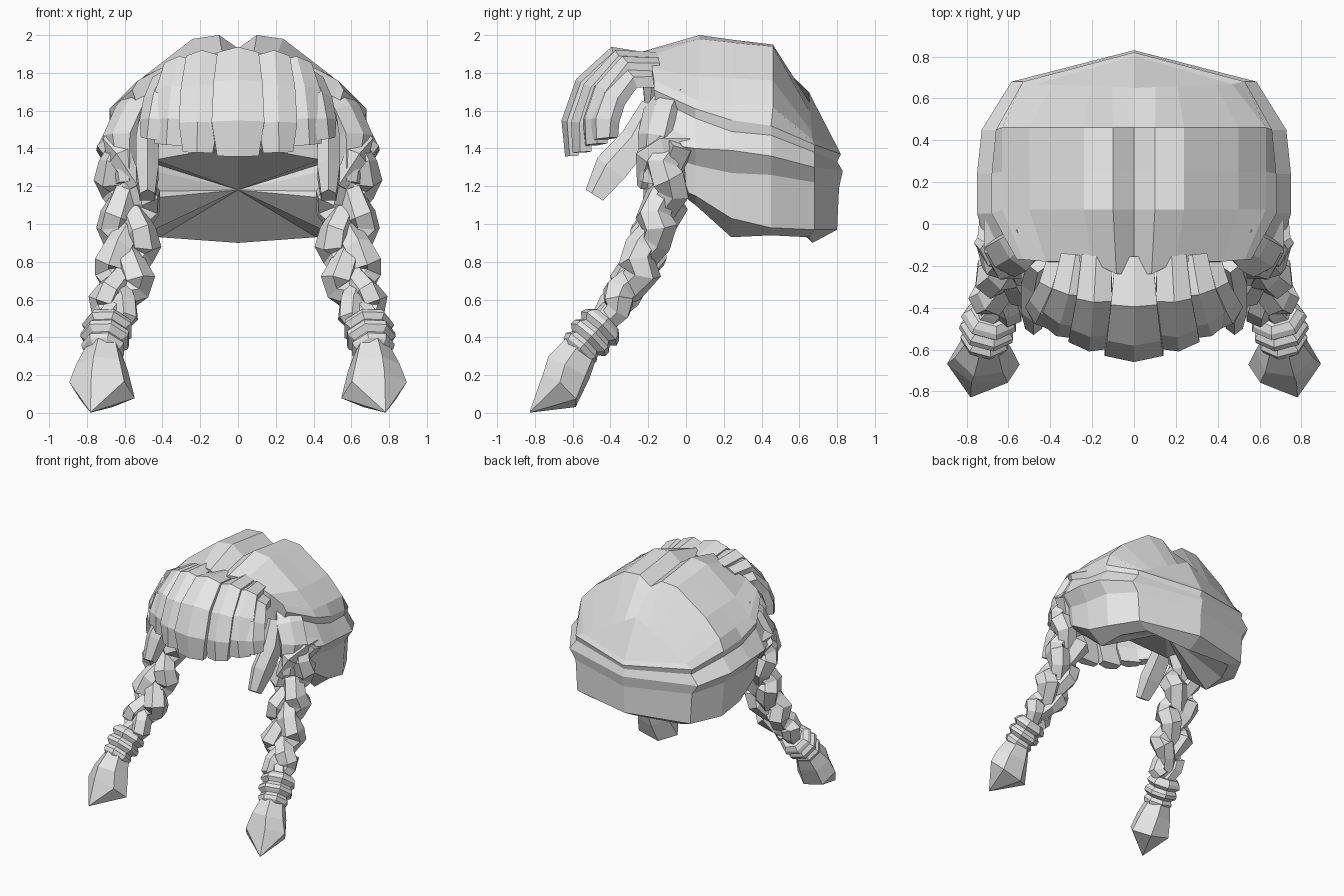
import bpy, bmesh, math
from mathutils import Vector

if "Cube" in bpy.data.objects:
    bpy.data.objects.remove(bpy.data.objects["Cube"])

grey = bpy.data.materials.new("hair_grey")
grey.use_nodes = True
grey.diffuse_color = (0.8, 0.8, 0.8, 1)
grey.node_tree.nodes["Principled BSDF"].inputs["Base Color"].default_value = grey.diffuse_color


def finish(name, bm, mirror=True):
    """Turn a bmesh into a flat-shaded object, mirrored across x when asked."""
    bmesh.ops.remove_doubles(bm, verts=bm.verts, dist=0.001)
    bmesh.ops.recalc_face_normals(bm, faces=bm.faces)
    mesh = bpy.data.meshes.new(name)
    bm.to_mesh(mesh)
    bm.free()
    mesh.materials.append(grey)
    obj = bpy.data.objects.new(name, mesh)
    bpy.context.collection.objects.link(obj)
    if mirror:
        mod = obj.modifiers.new("mirror", 'MIRROR')
        mod.use_clip = True
    return obj


def add_face(bm, verts):
    """Add a face, skipping corners that share a place."""
    keep = []
    for v in verts:
        if all((v.co - k.co).length > 0.001 for k in keep):
            keep.append(v)
    if len(keep) > 2:
        bm.faces.new(keep)


def loft(bm, path, sizes, section, side=(1, 0, 0)):
    """Sweep a section along a path; sizes holds (half width, half depth)."""
    path = [Vector(p) for p in path]
    rings = []
    last = len(path) - 1
    for i, p in enumerate(path):
        along = (path[min(i + 1, last)] - path[max(i - 1, 0)]).normalized()
        s = Vector(side)
        s = (s - along * s.dot(along)).normalized()
        n = along.cross(s)
        w, d = sizes[i]
        rings.append([bm.verts.new(p + s * a * w + n * b * d) for a, b in section])
    count = len(section)
    for low, high in zip(rings, rings[1:]):
        for k in range(count):
            m = (k + 1) % count
            bm.faces.new((low[k], low[m], high[m], high[k]))
    bm.faces.new(rings[0])
    bm.faces.new(rings[-1])


def polygon(n, turn=0.0):
    return [(math.cos(math.tau * k / n + turn), math.sin(math.tau * k / n + turn)) for k in range(n)]


LOCK = [(-1, -0.8), (-1, 0.4), (0, 1), (1, 0.4), (1, -0.8)]

# Cap: crown rows from the parting outwards, then the layered side rows
root, lip = Vector((0, 0.65, 1.70)), Vector((0.52, 0.67, 1.42))
nape_top = Vector((0, 0.82, 1.37))
crown = [  # x, front y, heights front / middle / rear, share of the way to the lip
    (0.0, -0.24, (1.86, 1.93, 1.88), 0.0),
    (0.1, -0.24, (1.91, 2.0, 1.95), 0.2),
    (0.24, -0.18, (1.89, 1.98, 1.94), 0.4),
    (0.5, -0.18, (1.82, 1.78, 1.76), 0.75),
    (0.63, -0.17, (1.76, 1.65, 1.62), 0.9),
]
layers = [  # front x, half width, front y, back y, heights from front to back
    (0.56, 0.68, -0.17, 0.82, (1.71, 1.61, 1.55, 1.52, 1.42, 1.37)),
    (0.55, 0.67, -0.15, 0.80, (1.66, 1.56, 1.49, 1.47, 1.38, 1.33)),
    (0.73, 0.75, -0.02, 0.83, (1.41, 1.40, 1.39, 1.36, 1.30, 1.28)),
    (0.66, 0.68, -0.01, 0.81, (1.33, 1.31, 1.27, 1.26, 1.22, 1.19)),
    (0.64, 0.66, 0.0, 0.80, (1.17, 1.15, 1.03, 0.98, 0.97, 0.97)),
    (0.54, 0.53, 0.01, 0.67, (1.13, 1.10, 0.93, 0.94, 0.93, 0.90)),
]
rows = []
for x, front, (z0, z1, z2), t in crown:
    spots = ((0.84 * x, front, z0), (x, 0.07, z1), (x, 0.25, (z1 + z2) / 2), (x, 0.46, z2))
    rows.append([Vector(p) for p in spots] + [root.lerp(lip, t), root.lerp(nape_top, t)])
for x, w, front, back, heights in layers:
    xs = (x, w, w, 0.97 * w, 0.78 * w, 0)
    ys = (front, 0.05, 0.24, 0.45, min(0.68, back - 0.02), back)
    rows.append([Vector(p) for p in zip(xs, ys, heights)])

bm = bmesh.new()
grid = [[bm.verts.new(p) for p in row] for row in rows]
for a, b in zip(grid, grid[1:]):
    for i in range(len(a) - 1):
        add_face(bm, (a[i], a[i + 1], b[i + 1], b[i]))
# Forehead wall behind the fringe, then the hollow underside as a fan
edge = [row[0] for row in grid]
brow, corner = bm.verts.new((0, -0.2, 1.42)), bm.verts.new((0.44, -0.12, 1.34))
turn_row, end_row = 3, len(crown) + 2
for i in range(end_row):
    add_face(bm, (edge[i], edge[i + 1], brow if i < turn_row else corner))
add_face(bm, (edge[turn_row], corner, brow))
apex = bm.verts.new((0, 0.38, 1.18))
rim = [brow, corner] + edge[end_row:] + grid[-1][1:]
for a, b in zip(rim, rim[1:]):
    add_face(bm, (a, b, apex))
finish("hair_cap", bm)

# Fringe: a centre lock and mirrored locks that step back to the sides
bm = bmesh.new()
loft(bm, [(0, -0.16, 1.86), (0, -0.38, 1.89), (0, -0.54, 1.74), (0, -0.61, 1.54), (0, -0.6, 1.36)],
     [(0.09, 0.04), (0.11, 0.05), (0.13, 0.05), (0.14, 0.05), (0.11, 0.04)], LOCK)
finish("fringe_centre", bm, False)

fringe = [  # top x, bottom x, front y, top z, bottom z, half width, turn
    (0.18, 0.21, -0.56, 1.86, 1.38, 0.10, 0.15),
    (0.28, 0.36, -0.49, 1.83, 1.42, 0.10, 0.4),
    (0.35, 0.45, -0.44, 1.76, 1.45, 0.085, 0.7),
]
for i, (x0, x1, front, top, low, w, turn) in enumerate(fringe):
    bm = bmesh.new()
    path = []
    for s, reach, drop in ((0, 0, 0), (0.3, 0.5, -0.03), (0.7, 0.85, 0.3), (0.9, 1, 0.68), (1, 0.98, 1)):
        path.append((x0 + (x1 - x0) * s, -0.15 + (front + 0.15) * reach, top + (low - top) * drop))
    loft(bm, path, [(w * k, 0.05) for k in (0.7, 0.85, 1, 1.05, 0.8)], LOCK,
         (math.cos(turn), math.sin(turn), 0))
    finish("fringe_lock_" + str(i + 1), bm)

# Loose wisps beside the face and locks that wrap over the temples
bm = bmesh.new()
loft(bm, [(0.46, -0.17, 1.62), (0.48, -0.26, 1.44), (0.48, -0.39, 1.29), (0.48, -0.48, 1.15)],
     [(0.05, 0.07), (0.06, 0.09), (0.06, 0.1), (0.04, 0.06)], LOCK)
finish("face_wisp", bm)
bm = bmesh.new()
loft(bm, [(0.5, -0.08, 1.7), (0.57, -0.14, 1.61), (0.63, -0.17, 1.47), (0.6, -0.2, 1.22)],
     [(0.08, 0.04), (0.1, 0.04), (0.1, 0.05), (0.05, 0.04)], LOCK, (0.7, 0.7, 0))
loft(bm, [(0.66, 0.02, 1.43), (0.66, -0.12, 1.43), (0.62, -0.21, 1.36), (0.54, -0.22, 1.2)],
     [(0.07, 0.06), (0.08, 0.06), (0.07, 0.06), (0.04, 0.04)], polygon(5), (0, 0, 1))
finish("temple_lock", bm)

# Braid: three thick strands weaving round a bent centre line
spine = [Vector(p) for p in ((0.6, -0.06, 1.42), (0.57, -0.13, 1.06), (0.6, -0.27, 0.72), (0.68, -0.44, 0.46))]
steps = 12
bm = bmesh.new()
for strand in range(3):
    path, sizes = [], []
    for i in range(steps + 1):
        u = i / steps * (len(spine) - 1)
        k = min(int(u), len(spine) - 2)
        centre = spine[k].lerp(spine[k + 1], u - k)
        angle = math.tau * (1.5 * i / steps + strand / 3)
        taper = 1 - 0.3 * max(0, i / steps - 0.7) / 0.3
        out, depth = math.sin(angle), math.sin(2 * angle)
        path.append(centre + Vector((0.085 * out, -0.05 * depth, -0.025 * depth)) * taper)
        r = (0.075 + 0.02 * abs(out)) * taper
        sizes.append((r, r * 1.05))
    loft(bm, path, sizes, polygon(6, 0.4 * strand))
finish("braid", bm)

# Tie: stacked ridges round the end of the braid
top, end = Vector((0.68, -0.42, 0.49)), Vector((0.72, -0.59, 0.31))
radii = (0.10, 0.13, 0.14, 0.11, 0.135, 0.135, 0.10, 0.12, 0.11, 0.07)
bm = bmesh.new()
loft(bm, [top.lerp(end, i / (len(radii) - 1)) for i in range(len(radii))],
     [(r, r * 0.95) for r in radii], polygon(7))
finish("braid_tie", bm)

# Tuft: faceted pointed end
bm = bmesh.new()
loft(bm, [(0.71, -0.55, 0.35), (0.72, -0.62, 0.24), (0.72, -0.67, 0.12), (0.78, -0.825, 0.005)],
     [(0.09, 0.1), (0.14, 0.13), (0.18, 0.13), (0.004, 0.004)], polygon(6, 0.2))
finish("braid_tuft", bm)
